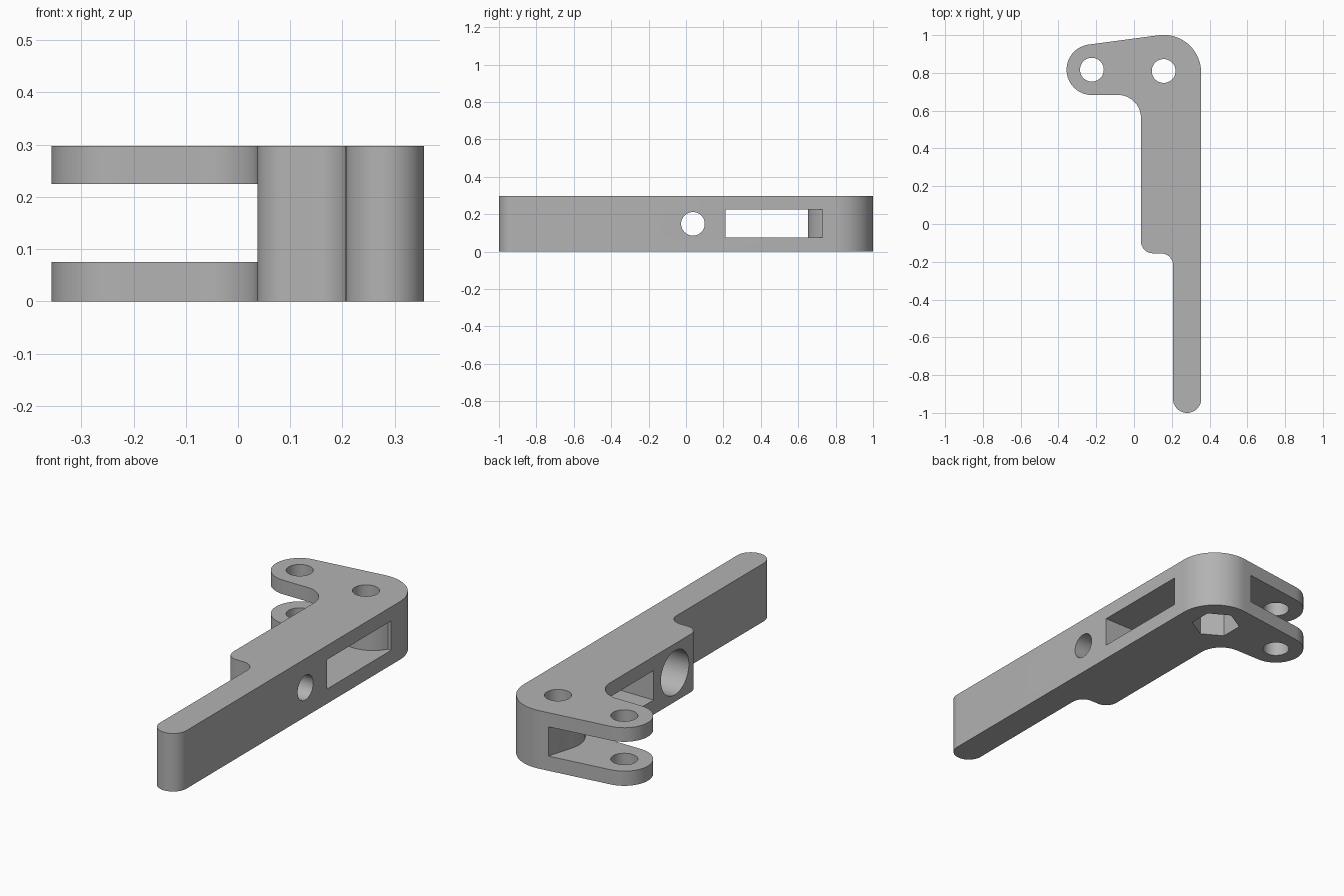
import bpy
import bmesh
from math import cos, sin, pi, radians
from mathutils import Matrix

if "Cube" in bpy.data.objects:
    bpy.data.objects.remove(bpy.data.objects["Cube"])

HEIGHT = 0.297
PIVOT = (0.157, 0.803)
PIN = (-0.223, 0.817)


def arc(center, r, start, end, n=24):
    """Points along a circular arc, angles in degrees."""
    return [(center[0] + r * cos(radians(start + (end - start) * i / n)),
             center[1] + r * sin(radians(start + (end - start) * i / n)))
            for i in range(n + 1)]


def prism(name, outline, z0, z1, matrix=None):
    """Extrude a flat outline from z0 to z1."""
    bm = bmesh.new()
    base = bm.faces.new([bm.verts.new((x, y, z0)) for x, y in outline])
    top = bmesh.ops.extrude_face_region(bm, geom=[base])["geom"]
    bmesh.ops.translate(bm, vec=(0, 0, z1 - z0),
                        verts=[v for v in top if isinstance(v, bmesh.types.BMVert)])
    bmesh.ops.recalc_face_normals(bm, faces=bm.faces)
    if matrix:
        bm.transform(matrix)
    mesh = bpy.data.meshes.new(name)
    bm.to_mesh(mesh)
    bm.free()
    obj = bpy.data.objects.new(name, mesh)
    bpy.context.collection.objects.link(obj)
    return obj


def circle(center, r, n=48):
    return arc(center, r, 0, 360 - 360 / n, n - 1)


# Lever outline: elbow, clevis end, inner fillet, step, rounded tip
outline = (arc(PIVOT, 0.198, 0, 98)
           + arc(PIN, 0.134, 98, 270)
           + arc((-0.085, 0.561), 0.122, 90, 0)
           + arc((0.1, -0.092), 0.063, 180, 270)
           + arc((0.142, -0.22), 0.065, 90, 0)
           + arc((0.281, -0.925), 0.075, 180, 360))
lever = prism("lever_arm", outline, 0, HEIGHT)

# Slot through the arm and clevis, leaving a rounded boss at the elbow
slot = ([(-0.6, 0.21), (0.6, 0.21), (0.6, 0.73)]
        + arc((0.197, 0.811), 0.16, -30, -195)
        + [(0.083, 0.99), (0.07, 1.2), (-0.6, 1.2)])

# Cross bore runs along x, with a wide counterbore from the inner side
along_x = Matrix.Translation((0, 0.037, 0.149)) @ Matrix.Rotation(pi / 2, 4, "Y")

cutters = [
    prism("slot_cutter", slot, 0.075, 0.225),
    prism("pivot_hole_cutter", circle((0.157, 0.81), 0.063), -0.1, 0.5),
    prism("pin_hole_cutter", circle(PIN, 0.063), -0.1, 0.5),
    prism("nut_pocket_cutter", arc((0.157, 0.81), 0.117, 30, 330, 5), -0.1, 0.13),
    prism("cross_bore_cutter", circle((0, 0), 0.063), -0.2, 0.6, along_x),
    prism("counterbore_cutter", circle((0, 0), 0.113), -0.2, 0.24, along_x),
]

bpy.ops.object.select_all(action="DESELECT")
lever.select_set(True)
bpy.context.view_layer.objects.active = lever
for cutter in cutters:
    cutter.hide_render = True
    mod = lever.modifiers.new(cutter.name, "BOOLEAN")
    mod.operation = "DIFFERENCE"
    mod.solver = "EXACT"
    mod.object = cutter
    bpy.ops.object.modifier_apply(modifier=mod.name)
    bpy.data.objects.remove(cutter)

# Plain grey finish
grey = bpy.data.materials.new("plain_grey")
grey.use_nodes = True
colour = (0.45, 0.45, 0.45, 1)
grey.diffuse_color = colour
grey.node_tree.nodes["Principled BSDF"].inputs["Base Color"].default_value = colour
lever.data.materials.clear()
lever.data.materials.append(grey)

bpy.ops.object.shade_smooth_by_angle(angle=radians(30))
